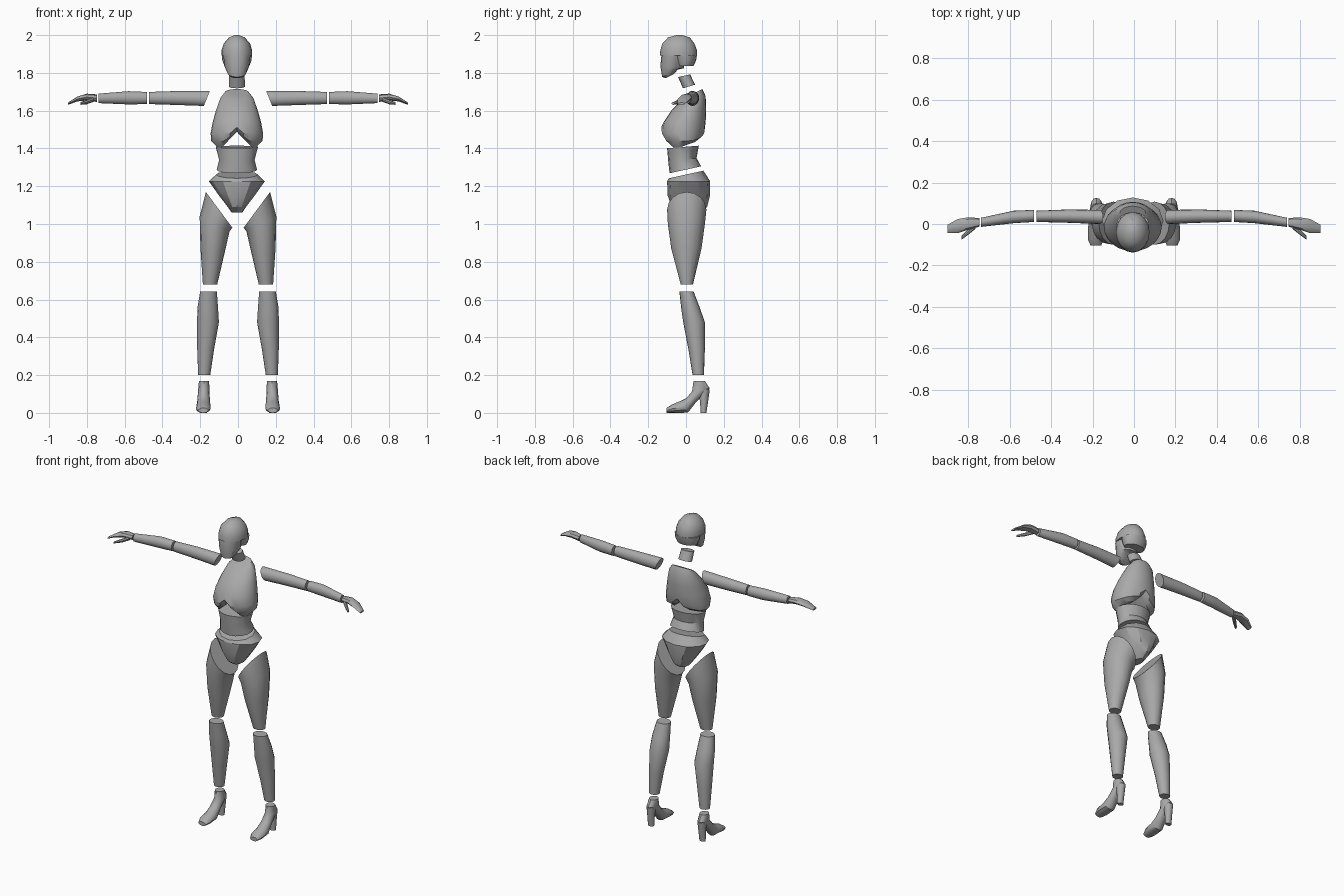
import bpy, bmesh, math
from mathutils import Vector

grey = bpy.data.materials.new("plain_grey")
grey.diffuse_color = (0.4, 0.4, 0.4, 1)
CX = -0.006  # centre line of the trunk


def loft(name, rings, n=16, tweak=None, angle=35):
    """Skin elliptical rings (centre, U, V); cap both ends with mirrored strips."""
    bm = bmesh.new()
    rows = []
    for k, (c, u, v) in enumerate(rings):
        row = []
        for i in range(n):
            a = 2 * math.pi * i / n
            p = Vector(c) + math.cos(a) * Vector(u) + math.sin(a) * Vector(v)
            row.append(bm.verts.new(tweak(k, p) if tweak else p))
        rows.append(row)
    for a, b in zip(rows, rows[1:]):
        for i in range(n):
            j = (i + 1) % n
            bm.faces.new((a[i], a[j], b[j], b[i]))
    for r in (rows[0], rows[-1]):
        for i in range(n // 2):
            quad = [r[i], r[i + 1], r[(n - i - 1) % n], r[(n - i) % n]]
            bm.faces.new(list(dict.fromkeys(quad)))
    bmesh.ops.recalc_face_normals(bm, faces=bm.faces)
    me = bpy.data.meshes.new(name)
    bm.to_mesh(me)
    bm.free()
    me.materials.append(grey)
    ob = bpy.data.objects.new(name, me)
    bpy.context.collection.objects.link(ob)
    bpy.ops.object.select_all(action='DESELECT')
    ob.select_set(True)
    bpy.context.view_layer.objects.active = ob
    bpy.ops.object.shade_smooth_by_angle(angle=math.radians(angle))
    return ob


def flat(z, rx, y0, y1, x=CX, sx=0, sy=0):
    """Level ring spanning y0..y1, optionally sloped along x and y."""
    ry = (y1 - y0) / 2
    return ((x, (y0 + y1) / 2, z), (rx, 0, rx * sx), (0, ry, ry * sy))


def across(x, y, z, ry, rz, lean=0):
    """Upright ring for arms, facing along x."""
    return ((x, y, z), (0, ry, 0), (-lean * rz, 0, rz))


def pair(name, rings, **kw):
    """Build a limb part on both sides."""
    for side, s in (("right", 1), ("left", -1)):
        loft(f"{side}_{name}",
             [tuple((s * p[0], p[1], p[2]) for p in r) for r in rings], **kw)


# Head: cap, nape and face wedge
loft("head_cap", [flat(2.0, .012, -.05, -.02), flat(1.988, .042, -.095, .02),
                  flat(1.955, .07, -.125, .045), flat(1.92, .081, -.136, .058),
                  flat(1.892, .081, -.138, .058)])
loft("head_nape", [flat(1.893, .08, -.07, .058), flat(1.865, .077, -.06, .053),
                   flat(1.837, .066, -.05, .04)])
loft("face", [flat(1.893, .072, -.13, -.02), flat(1.83, .064, -.136, -.01, sy=-.1),
              flat(1.80, .05, -.126, -.04, sy=.5), flat(1.783, .036, -.108, -.065, sy=.5)])

# Neck
loft("neck", [flat(1.785, .041, -.042, .022, sy=.22), flat(1.728, .043, -.016, .048, sy=.3)])


# Chest with an arched lower opening
def arch(k, p):
    if k >= 4:
        lift = 0.012 * (6 - k)
        p.z = max(p.z, 1.40 + lift + .088 * (1 - abs(p.x - CX) / .085),
                  1.40 + lift + .35 * (p.y + .05))
    return p


loft("chest", [flat(1.698, .062, .02, .086, sy=.5), flat(1.668, .087, -.02, .104, sy=.15),
               flat(1.60, .111, -.078, .107), flat(1.54, .128, -.118, .104),
               flat(1.48, .139, -.131, .10), flat(1.44, .136, -.118, .088),
               flat(1.40, .106, -.095, .06)], n=24, tweak=arch)

# Waist
loft("waist", [flat(1.408, .112, -.10, .068, sy=.08), flat(1.34, .094, -.094, .056, sy=.12),
               flat(1.287, .107, -.087, .08, sy=.22)])

# Pelvis
loft("pelvis", [flat(1.262, .11, -.092, .092, sy=.22), flat(1.226, .148, -.10, .128),
                flat(1.15, .094, -.097, .127), flat(1.09, .048, -.075, .112),
                flat(1.06, .028, -.03, .07)], n=12, angle=30)

# Legs
pair("thigh", [flat(1.075, .07, -.10, .108, x=.10, sx=1.35),
               flat(1.0, .079, -.096, .10, x=.124, sx=.5),
               flat(.87, .066, -.078, .082, x=.133, sx=.1),
               flat(.68, .038, -.028, .037, x=.148)])
pair("shin", [flat(.643, .044, -.035, .04, x=.156), flat(.56, .054, -.026, .072, x=.160),
              flat(.48, .058, -.015, .10, x=.159), flat(.34, .045, .012, .10, x=.171),
              flat(.20, .032, .035, .095, x=.179)])

# High-heeled feet: rings run from ankle to toe
pair("foot", [((.18, .07, .168), (.027, 0, 0), (0, .03, 0)),
              ((.181, .079, .122), (.030, 0, 0), (0, .047, .008)),
              ((.182, .028, .068), (.033, 0, 0), (0, .026, -.010)),
              ((.183, -.012, .031), (.038, 0, 0), (0, .022, -.030)),
              ((.184, -.073, .022), (.039, 0, 0), (0, .002, -.022)),
              ((.184, -.103, .013), (.026, 0, 0), (0, 0, -.013))], n=12)
pair("heel", [flat(.125, .027, .064, .126, x=.181), flat(.06, .022, .074, .117, x=.182),
              flat(0, .02, .078, .108, x=.183)], n=12)

# Arms
pair("upper_arm", [across(.165, .034, 1.665, .034, .04, lean=.4),
                   across(.32, .038, 1.667, .032, .037), across(.47, .037, 1.667, .027, .032)])
pair("forearm", [across(.482, .039, 1.667, .029, .032), across(.58, .034, 1.668, .030, .035),
                 across(.738, .008, 1.665, .022, .025)])

# Hands
pair("hand", [across(.746, .008, 1.666, .021, .020), across(.80, .002, 1.672, .030, .018),
              across(.85, -.010, 1.662, .034, .013), across(.90, -.024, 1.637, .020, .006)], n=8)
pair("thumb", [across(.765, -.008, 1.660, .016, .013), across(.80, -.038, 1.646, .014, .012),
               across(.833, -.068, 1.638, .009, .007)], n=8)
